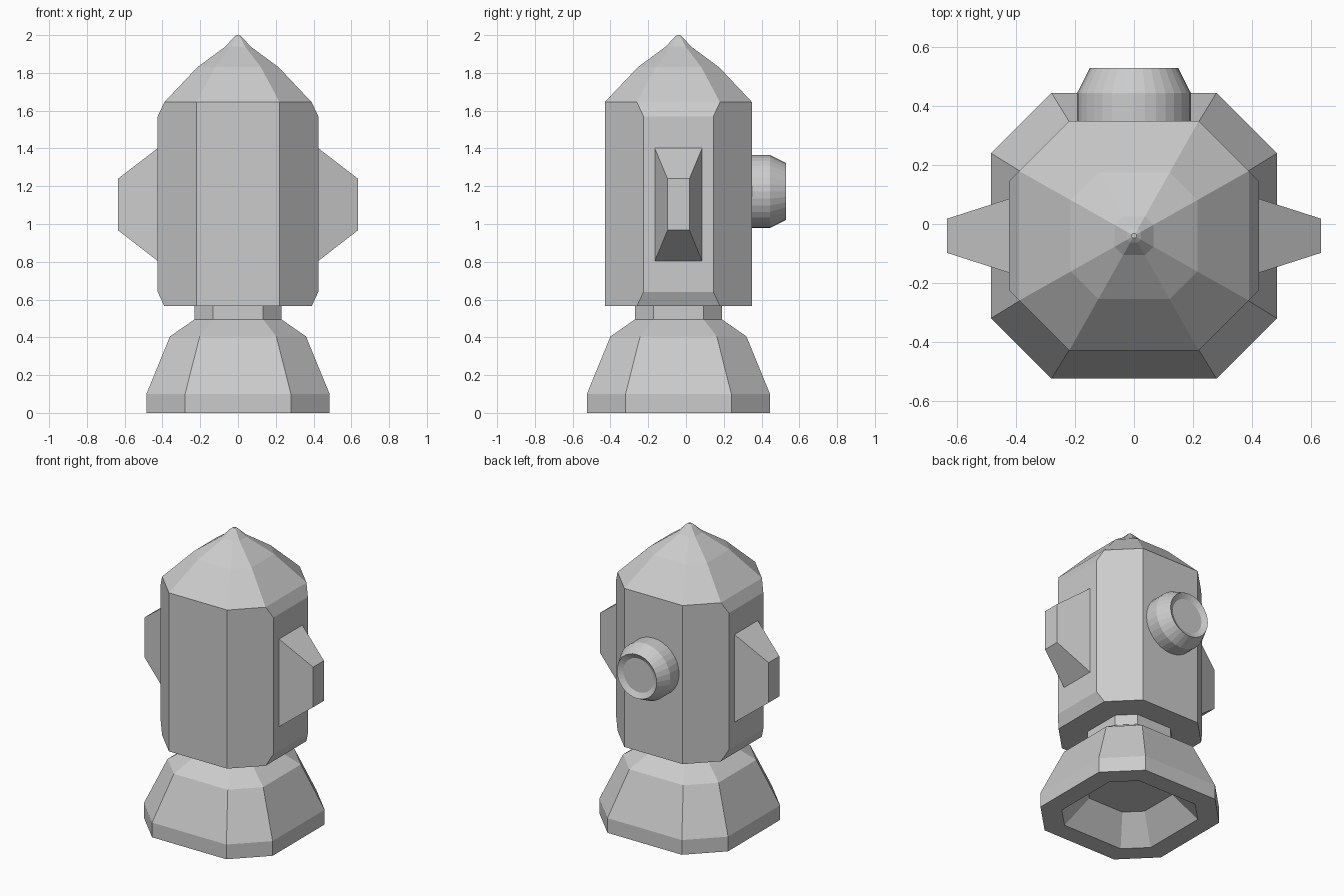
import bpy
import bmesh
import math

CY = -0.04  # depth of the main vertical axis

cube = bpy.data.objects.get("Cube")
if cube:
    bpy.data.objects.remove(cube, do_unlink=True)

grey = bpy.data.materials.new("plain_grey")
grey.use_nodes = True
colour = (0.6, 0.6, 0.6, 1.0)
grey.diffuse_color = colour
grey.node_tree.nodes["Principled BSDF"].inputs["Base Color"].default_value = colour


def loft(name, rings):
    """Skin a stack of equal-length rings and cap both ends."""
    bm = bmesh.new()
    loops = [[bm.verts.new(p) for p in ring] for ring in rings]
    for a, b in zip(loops, loops[1:]):
        n = len(a)
        for i in range(n):
            j = (i + 1) % n
            bm.faces.new((a[i], a[j], b[j], b[i]))
    bm.faces.new(loops[0][::-1])
    bm.faces.new(loops[-1])
    bmesh.ops.recalc_face_normals(bm, faces=bm.faces[:])
    mesh = bpy.data.meshes.new(name)
    bm.to_mesh(mesh)
    bm.free()
    mesh.materials.append(grey)
    obj = bpy.data.objects.new(name, mesh)
    bpy.context.collection.objects.link(obj)
    return obj


def octagon(z, rx, cy, ry=None, cx=None):
    """Eight-sided ring: side faces at rx (half length cy), front at ry (cx)."""
    ry = rx if ry is None else ry
    cx = cy if cx is None else cx
    quarter = [(rx, -cy), (rx, cy), (cx, ry), (-cx, ry)]
    pts = quarter + [(-x, -y) for x, y in quarter]
    return [(x, y + CY, z) for x, y in pts]


# Flared skirt with a hollow underside
loft("base_skirt", [
    octagon(0.17, 0.23, 0.133),
    octagon(0.0, 0.358, 0.226),
    octagon(0.0, 0.485, 0.28),
    octagon(0.1, 0.485, 0.28),
    octagon(0.405, 0.36, 0.203),
    octagon(0.495, 0.23, 0.133),
])

# Short neck between skirt and body
loft("neck", [octagon(z, 0.23, 0.133) for z in (0.495, 0.565)])

# Body with bulged side panels
loft("body", [
    octagon(0.565, 0.39, 0.22),
    octagon(0.64, 0.425, 0.185, 0.39, 0.22),
    octagon(1.57, 0.425, 0.185, 0.39, 0.22),
    octagon(1.645, 0.39, 0.22),
])

# Pointed cap
cap = [(1.645, 0.39), (1.83, 0.215), (1.94, 0.066), (1.988, 0.023), (2.0, 0.008)]
loft("pointed_cap", [octagon(z, r, r * 0.564) for z, r in cap])

# Tapered side blocks
for side, name in ((1, "left_side_block"), (-1, "right_side_block")):
    rings = []
    for x, half, low, high in ((0.42, 0.127, 0.8, 1.405), (0.635, 0.058, 0.967, 1.24)):
        rings.append([(side * x, CY - half, low), (side * x, CY + half, low),
                      (side * x, CY + half, high), (side * x, CY - half, high)])
    loft(name, rings)

# Round port on the back with a shallow dished face
SIDES = 32
profile = [(0.34, 0.193), (0.445, 0.193), (0.53, 0.15), (0.51, 0.115)]
loft("back_port", [
    [(r * math.cos(math.tau * i / SIDES), y, 1.172 + r * math.sin(math.tau * i / SIDES))
     for i in range(SIDES)]
    for y, r in profile
])
